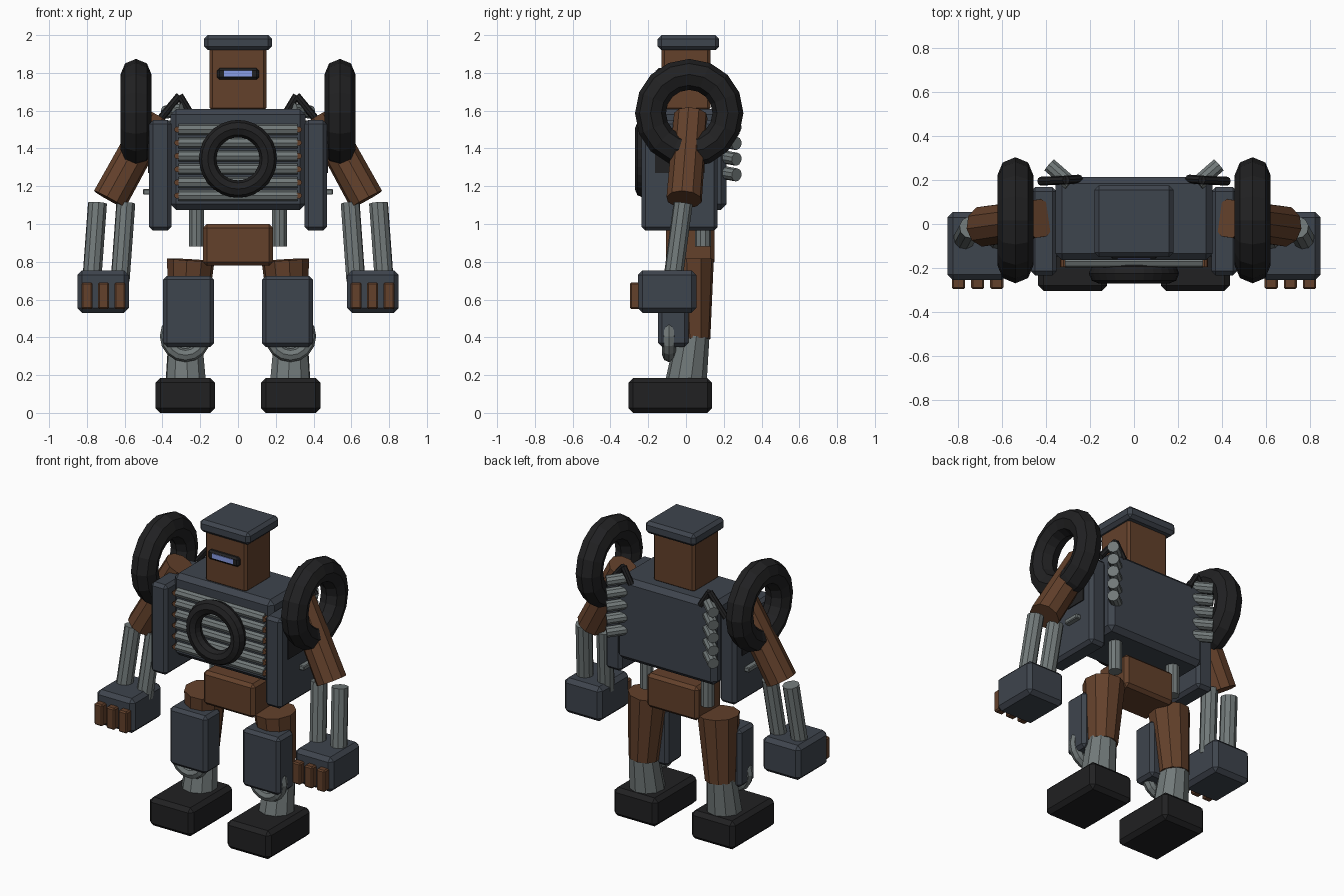
import bpy, bmesh
from math import pi
from mathutils import Vector, Matrix

if "Cube" in bpy.data.objects:
    bpy.data.objects.remove(bpy.data.objects["Cube"], do_unlink=True)


def material(name, r, g, b):
    m = bpy.data.materials.new(name)
    m.use_nodes = True
    m.diffuse_color = (r, g, b, 1)
    bsdf = next(n for n in m.node_tree.nodes if n.type == 'BSDF_PRINCIPLED')
    bsdf.inputs["Base Color"].default_value = (r, g, b, 1)
    bsdf.inputs["Roughness"].default_value = 0.7
    return m


SLATE = material("slate_blue", .048, .058, .074)
BROWN = material("rust_brown", .125, .052, .024)
BLACK = material("rubber_black", .015, .015, .016)
STEEL = material("grey_steel", .165, .19, .19)
LENS = material("lens_blue", .25, .34, .8)


def finish(bm, name, mat):
    mesh = bpy.data.meshes.new(name)
    bm.to_mesh(mesh)
    bm.free()
    mesh.materials.append(mat)
    ob = bpy.data.objects.new(name, mesh)
    bpy.context.collection.objects.link(ob)
    return ob


def box(name, mat, x, y, z, bevel=.02):
    """Chamfered box from (min, max) ranges."""
    bm = bmesh.new()
    bmesh.ops.create_cube(bm, size=1)
    for v in bm.verts:
        v.co = [(lo + hi) / 2 + c * (hi - lo) for c, (lo, hi) in zip(v.co, (x, y, z))]
    if bevel:
        bmesh.ops.bevel(bm, geom=bm.edges[:], offset=bevel, segments=1, affect='EDGES')
    bmesh.ops.recalc_face_normals(bm, faces=bm.faces[:])
    return finish(bm, name, mat)


def rod(name, mat, a, b, r1, r2=None, sides=10):
    """Faceted cylinder or cone from point a to point b."""
    a, b = Vector(a), Vector(b)
    bm = bmesh.new()
    turn = (b - a).to_track_quat('Z', 'Y').to_matrix().to_4x4()
    bmesh.ops.create_cone(bm, cap_ends=True, segments=sides, radius1=r1,
                          radius2=r1 if r2 is None else r2, depth=(b - a).length,
                          matrix=Matrix.Translation((a + b) / 2) @ turn)
    return finish(bm, name, mat)


def ring(name, mat, center, axis, major, minor, segs, minor_segs=8):
    rot = (0, pi / 2, 0) if axis == 'X' else (pi / 2, 0, 0)
    bpy.ops.mesh.primitive_torus_add(location=center, rotation=rot, major_radius=major,
                                     minor_radius=minor, major_segments=segs,
                                     minor_segments=minor_segs)
    ob = bpy.context.object
    ob.name = name
    ob.data.materials.append(mat)
    return ob


def span(s, lo, hi):
    return tuple(sorted((s * lo, s * hi)))


# Head with cap and visor
box("head", BROWN, (-.15, .15), (-.13, .13), (1.6, 1.94), .015)
box("cap", SLATE, (-.18, .18), (-.15, .175), (1.92, 2))
box("visor_frame", BLACK, (-.11, .11), (-.157, -.12), (1.765, 1.825), .012)
box("visor_lens", LENS, (-.075, .075), (-.161, -.15), (1.782, 1.812), 0)

# Torso, grille and spare wheel
box("torso", SLATE, (-.357, .357), (-.165, .215), (1.075, 1.61), .03)
for i in range(6):
    z = 1.15 + .07 * i
    rod(f"grille_bar_{i}", STEEL, (-.315, -.17, z), (.315, -.17, z), .029, sides=8)
    for s in (1, -1):
        rod(f"grille_bolt_{i}_{s}", BROWN, (s * .322, -.15, z), (s * .322, -.195, z), .016, sides=8)
ring("spare_wheel", BLACK, (0, -.225, 1.345), 'Y', .16, .046, 28)
box("pelvis", BROWN, (-.185, .185), (-.105, .15), (.78, 1.0))

# Everything that comes in pairs
for side, s in (("left", 1), ("right", -1)):
    # Doors
    box(side + "_door", SLATE, span(s, .352, .47), (-.235, .168), (.965, 1.55))
    box(side + "_door_window", BLACK, span(s, .465, .476), (-.165, .1), (1.27, 1.5), 0)
    box(side + "_door_handle", STEEL, span(s, .465, .503), (-.04, .07), (1.155, 1.185), .005)

    # Shoulder tyre and bent pipe
    ring(side + "_shoulder_tyre", BLACK, (s * .54, .017, 1.587), 'X', .205, .082, 16)
    peak = (s * .31, .2, 1.68)
    rod(side + "_pipe_outer", BLACK, (s * .425, .195, 1.54), peak, .02, sides=8)
    rod(side + "_pipe_inner", BLACK, (s * .25, .205, 1.58), peak, .02, sides=8)

    # Exhaust stubs on the back
    for i in range(5):
        z = 1.26 + .083 * i
        rod(f"{side}_exhaust_{i}", STEEL, (s * .29, .185, z + .015), (s * .385, .268, z), .035)

    # Arm
    rod(side + "_upper_arm", BROWN, (s * .435, .025, 1.575), (s * .68, -.01, 1.13), .09, .095)
    for part, dx in (("outer", .075), ("inner", -.075)):
        rod(f"{side}_forearm_{part}", STEEL, (s * (.669 + dx), -.015, 1.11),
            (s * (.699 + dx), -.07, .7), .051)
    box(side + "_hand", SLATE, span(s, .578, .85), (-.255, .055), (.53, .755), .025)
    for i in range(3):
        x = .625 + .087 * i
        box(f"{side}_finger_{i}", BROWN, span(s, x - .03, x + .03), (-.297, -.24), (.55, .69), .008)

    # Leg
    rod(side + "_hip_strut", STEEL, (s * .22, .09, 1.1), (s * .22, .09, .88), .042)
    rod(side + "_thigh", BROWN, (s * .25, .022, .81), (s * .275, .035, .39), .127, .095)
    box(side + "_knee_plate", SLATE, span(s, .127, .397), (-.148, .013), (.35, .725))
    ring(side + "_knee_ring", STEEL, (s * .278, -.09, .405), 'Y', .1, .036, 16)
    rod(side + "_shin", STEEL, (s * .28, .035, .41), (s * .277, 0, .16), .09, .11)
    box(side + "_foot", BLACK, span(s, .122, .436), (-.305, .138), (0, .185), .025)
